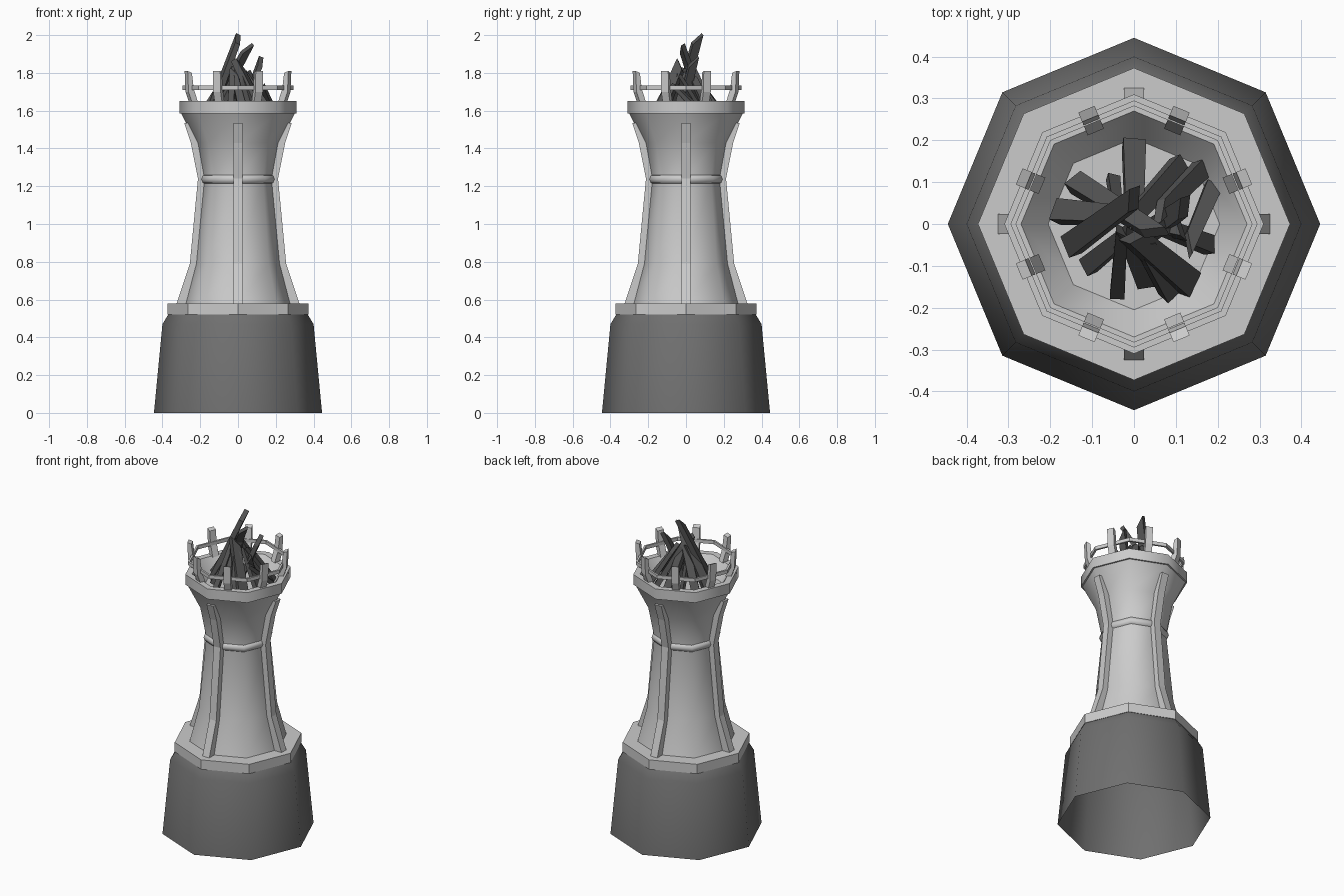
import bpy, bmesh, math, random
from mathutils import Vector, Matrix

if "Cube" in bpy.data.objects:
    bpy.data.objects.remove(bpy.data.objects["Cube"])

random.seed(4)


def material(name, v):
    m = bpy.data.materials.new(name)
    m.diffuse_color = (v, v, v, 1)
    m.use_nodes = True
    m.node_tree.nodes["Principled BSDF"].inputs["Base Color"].default_value = m.diffuse_color
    return m


stone_dark = material("dark_stone", 0.16)
wood = material("charred_wood", 0.09)


def finish(name, bm, mat=None, smooth=None):
    bmesh.ops.recalc_face_normals(bm, faces=bm.faces)
    me = bpy.data.meshes.new(name)
    bm.to_mesh(me)
    bm.free()
    ob = bpy.data.objects.new(name, me)
    bpy.context.collection.objects.link(ob)
    if mat:
        me.materials.append(mat)
    if smooth:
        bpy.ops.object.select_all(action='DESELECT')
        bpy.context.view_layer.objects.active = ob
        ob.select_set(True)
        bpy.ops.object.shade_smooth_by_angle(angle=math.radians(smooth))
    return ob


def lathe(name, profile, mat=None, smooth=None, cap_start=False, cap_end=False, loop=False):
    """Eight-sided revolve of an (r, z) profile, corners on the axes."""
    bm = bmesh.new()
    rings = [[bm.verts.new((r * math.cos(i * math.pi / 4), r * math.sin(i * math.pi / 4), z))
              for i in range(8)] for r, z in profile]
    pairs = list(zip(rings, rings[1:])) + ([(rings[-1], rings[0])] if loop else [])
    for a, b in pairs:
        for i in range(8):
            j = (i + 1) % 8
            bm.faces.new((a[i], a[j], b[j], b[i]))
    if cap_start:
        bm.faces.new(rings[0])
    if cap_end:
        bm.faces.new(rings[-1])
    return finish(name, bm, mat, smooth)


def fin(name, profile, width, angle, mat=None):
    """Flat (r, z) outline given a thickness and turned about z."""
    bm = bmesh.new()
    sides = [[bm.verts.new((r, s * width / 2, z)) for r, z in profile] for s in (-1, 1)]
    bm.faces.new(sides[0])
    bm.faces.new(sides[1])
    n = len(profile)
    for i in range(n):
        j = (i + 1) % n
        bm.faces.new((sides[0][i], sides[0][j], sides[1][j], sides[1][i]))
    bm.transform(Matrix.Rotation(angle, 4, 'Z'))
    return finish(name, bm, mat)


def stick(name, foot, tip, width, depth):
    """Squared log with a slanted top end."""
    a, b = Vector(foot), Vector(tip)
    bm = bmesh.new()
    bmesh.ops.create_cube(bm, size=1)
    length = (b - a).length
    for v in bm.verts:
        top = v.co.z > 0
        slant = v.co.x * 0.06 if top else 0
        taper = 0.8 if top else 1
        v.co = Vector((v.co.x * width * taper, v.co.y * depth * taper, v.co.z * length + slant))
    q = (b - a).to_track_quat('Z', 'Y').to_matrix().to_4x4()
    spin = Matrix.Rotation(random.uniform(-0.5, 0.5), 4, 'Z')
    bm.transform(Matrix.Translation((a + b) / 2) @ q @ spin)
    return finish(name, bm, wood)


# Foundation and collar
lathe("foundation", [(0.445, 0), (0.40, 0.47), (0.37, 0.52)], stone_dark, 50)
lathe("collar", [(0.373, 0.52), (0.373, 0.58)], cap_start=True, cap_end=True)

# Waisted tower with rim and sunken fire bowl
lathe("tower", [(0.285, 0.58), (0.23, 0.79), (0.187, 1.24), (0.222, 1.43), (0.30, 1.585),
                (0.31, 1.585), (0.31, 1.65), (0.27, 1.65), (0.205, 1.56)],
      smooth=46, cap_end=True)

# Moulding around the waist
lathe("waist_band", [(0.18, 1.212), (0.196, 1.218), (0.203, 1.237), (0.196, 1.256), (0.18, 1.262)],
      smooth=50)

# Four buttress ribs
rib = [(0.325, 0.58), (0.255, 0.79), (0.212, 1.24), (0.25, 1.43), (0.285, 1.535),
       (0.22, 1.535), (0.17, 1.24), (0.20, 0.79), (0.24, 0.58)]
for i in range(4):
    fin(f"buttress_{i + 1}", rib, 0.048, i * math.pi / 2)

# Railing: eight bent posts and a thin ring
post = [(0.272, 1.645), (0.292, 1.70), (0.297, 1.81), (0.273, 1.80), (0.262, 1.715), (0.238, 1.645)]
for i in range(8):
    fin(f"rail_post_{i + 1}", post, 0.042, (i + 0.5) * math.pi / 4)
lathe("rail_ring", [(0.282, 1.71), (0.295, 1.71), (0.295, 1.732), (0.282, 1.732)], loop=True)

# Piled firewood: foot x, y, tip x, y, z, width
logs = [(-.15, -.05, .00, .06, 1.98, .055), (-.14, .10, .05, -.02, 1.93, .05),
        (.00, .19, .00, .03, 1.80, .055), (.11, .14, .00, .02, 1.84, .05),
        (.16, .13, .06, .03, 1.79, .045), (.19, .09, .13, -.05, 1.72, .04),
        (.18, -.05, .05, .00, 1.78, .045), (.13, -.14, .00, -.03, 1.84, .065),
        (.09, -.16, .02, -.04, 1.81, .055), (.03, -.14, -.02, -.02, 1.80, .045),
        (-.04, -.17, -.03, -.03, 1.80, .035), (-.11, -.10, -.01, -.02, 1.80, .045),
        (-.18, .03, -.04, .02, 1.81, .055), (-.05, .11, -.04, .03, 1.78, .03),
        (.02, -.03, .12, .04, 1.86, .05), (.06, .08, .10, -.03, 1.76, .045)]
for i, (fx, fy, tx, ty, tz, w) in enumerate(logs):
    stick(f"firewood_{i + 1}", (fx, fy, 1.58), (tx, ty, tz), w, w * 0.65)
